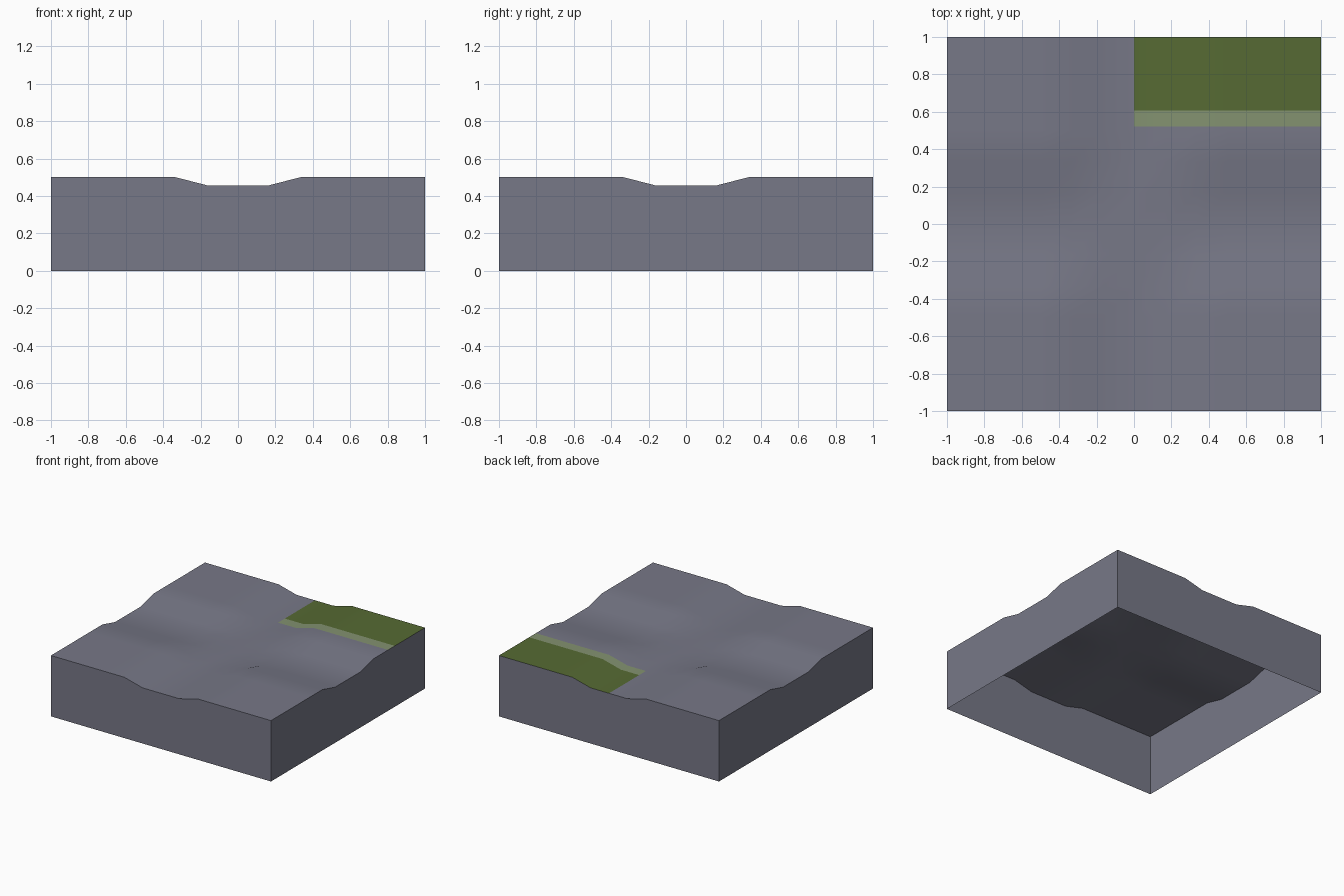
import bpy, bmesh
from mathutils import Vector

if "Cube" in bpy.data.objects:
    bpy.data.objects.remove(bpy.data.objects["Cube"])

N = 12            # grid cells per side
TOP, DIP = 0.5, 0.457


def srgb(r, g, b):
    lin = [c / 255 / 12.92 if c < 10 else ((c / 255 + 0.055) / 1.055) ** 2.4 for c in (r, g, b)]
    return (*lin, 1)


def material(name, rgb):
    m = bpy.data.materials.new(name)
    m.diffuse_color = srgb(*rgb)
    m.use_nodes = True
    m.node_tree.nodes["Principled BSDF"].inputs["Base Color"].default_value = m.diffuse_color
    return m


mats = [material("slate grey", (119, 120, 135)),
        material("grass green", (86, 106, 51)),
        material("pale green", (131, 146, 112))]


def finish(bm, name):
    me = bpy.data.meshes.new(name)
    bm.to_mesh(me)
    bm.free()
    for m in mats:
        me.materials.append(m)
    ob = bpy.data.objects.new(name, me)
    bpy.context.collection.objects.link(ob)
    return ob


def height(x, y):
    # two shallow channels crossing in the middle
    return DIP if min(abs(x), abs(y)) < 0.2 else TOP


# Ground surface: grid with crossing channels and a striped grass corner
bm = bmesh.new()
bmesh.ops.create_grid(bm, x_segments=N, y_segments=N, size=1)
for v in bm.verts:
    v.co.z = height(v.co.x, v.co.y)
for y in (0.52, 0.608):
    bmesh.ops.bisect_plane(bm, geom=bm.verts[:] + bm.edges[:] + bm.faces[:],
                           plane_co=Vector((0, y, 0)), plane_no=Vector((0, 1, 0)))
for f in bm.faces:
    c = f.calc_center_median()
    f.smooth = True
    if c.x > 0 and c.y > 0.52:
        f.material_index = 1 if c.y > 0.608 else 2
finish(bm, "ground_surface")

# Side walls: rim follows the channel profile, open underneath
bm = bmesh.new()
steps = [-1 + 2 * i / N for i in range(N)]
rim = ([(t, -1) for t in steps] + [(1, t) for t in steps]
       + [(-t, 1) for t in steps] + [(-1, -t) for t in steps])
low = [bm.verts.new((x, y, 0)) for x, y in rim]
high = [bm.verts.new((x, y, height(x, y))) for x, y in rim]
for i in range(len(rim)):
    j = (i + 1) % len(rim)
    bm.faces.new((low[i], low[j], high[j], high[i]))
finish(bm, "side_walls")
